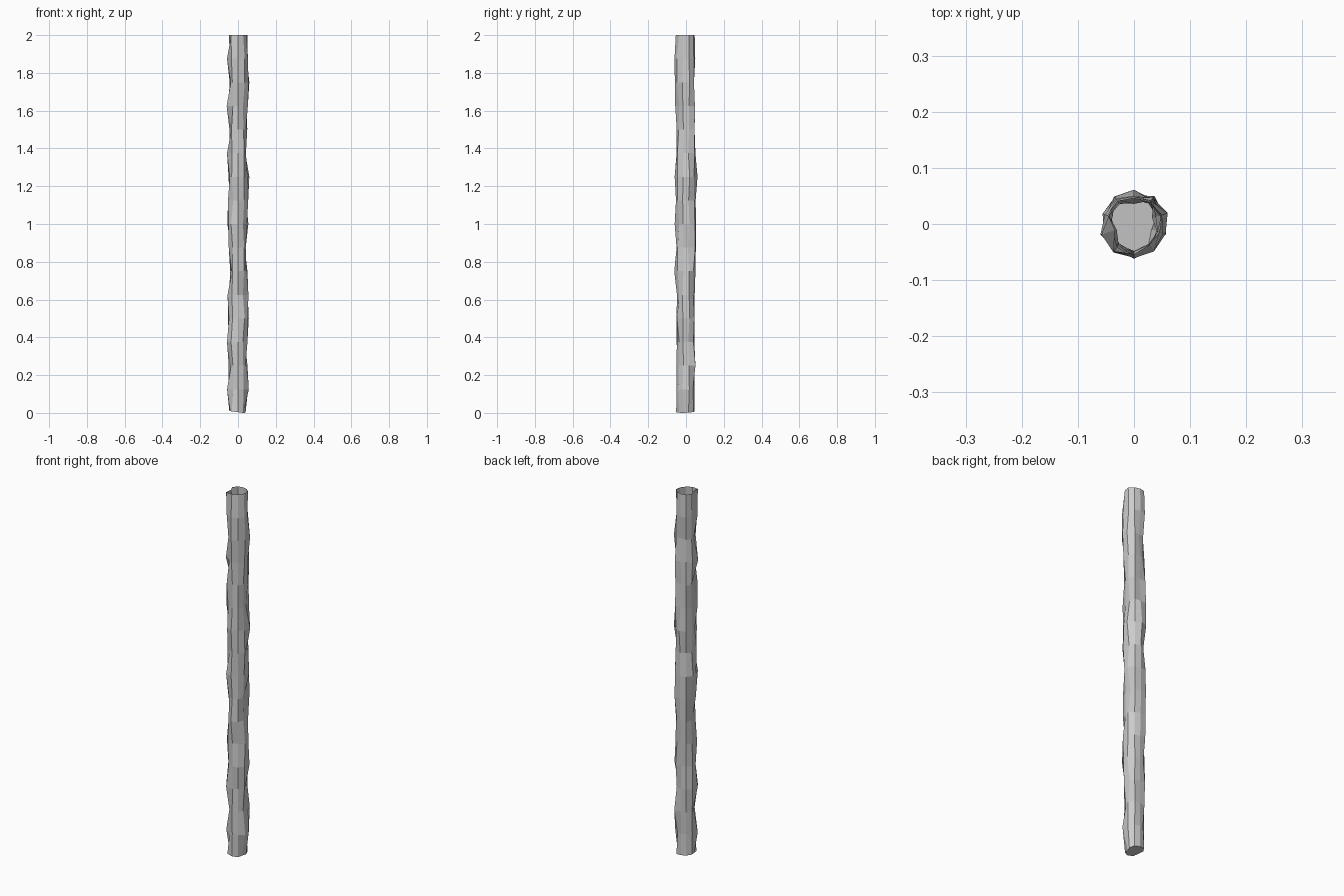
import bpy, bmesh, math, random

if "Cube" in bpy.data.objects:
    bpy.data.objects.remove(bpy.data.objects["Cube"])

random.seed(7)
SIDES, RINGS, H = 10, 16, 2.0

# silhouette half-widths (thousandths) at each ring, bottom to top
right = [40, 57, 50, 50, 57, 55, 50, 41, 55, 54, 60, 42, 49, 52, 60, 52, 50]
left = [46, 58, 49, 58, 52, 55, 41, 49, 56, 53, 50, 58, 45, 60, 44, 58, 47]
front = [52, 50, 51, 48, 50, 48, 62, 50, 60, 53, 60, 50, 49, 57, 59, 61, 54]
back = [45, 44, 46, 44, 45, 46, 50, 52, 53, 51, 61, 50, 40, 48, 36, 49, 46]


def radius(k, i):
    """Front/back corners follow the side view, left/right pairs the front view."""
    if k == 0:
        return back[i] / 1000
    if k == 5:
        return front[i] / 1000
    pair = left if k < 5 else right
    if k in (2, 3, 7, 8):
        outer = (k + i) % 2 == 0
        return pair[i] / 1000 / math.cos(math.radians(18)) - (0 if outer else random.uniform(0.003, 0.015))
    return random.uniform(0.043, 0.063)


# rough hewn pole: closed at the base, open at the top
bm = bmesh.new()
rings = []
for i in range(RINGS + 1):
    ring = []
    for k in range(SIDES):
        a = math.radians(90 + k * 360 / SIDES)
        r = radius(k, i)
        z = H * i / RINGS
        if i == 0:
            z = 0.006 - 0.006 * math.cos(a + 0.4)
        ring.append(bm.verts.new((r * math.cos(a), r * math.sin(a), z)))
    rings.append(ring)
for lo, hi in zip(rings, rings[1:]):
    for k in range(SIDES):
        n = (k + 1) % SIDES
        bm.faces.new((lo[k], lo[n], hi[n], hi[k]))
bm.faces.new(rings[0][::-1])

# stand exactly on the floor
low = min(v.co.z for v in bm.verts)
for v in rings[0]:
    v.co.z -= low

mesh = bpy.data.meshes.new("rough_pole")
bm.to_mesh(mesh)
bm.free()
pole = bpy.data.objects.new("rough_pole", mesh)
bpy.context.collection.objects.link(pole)
